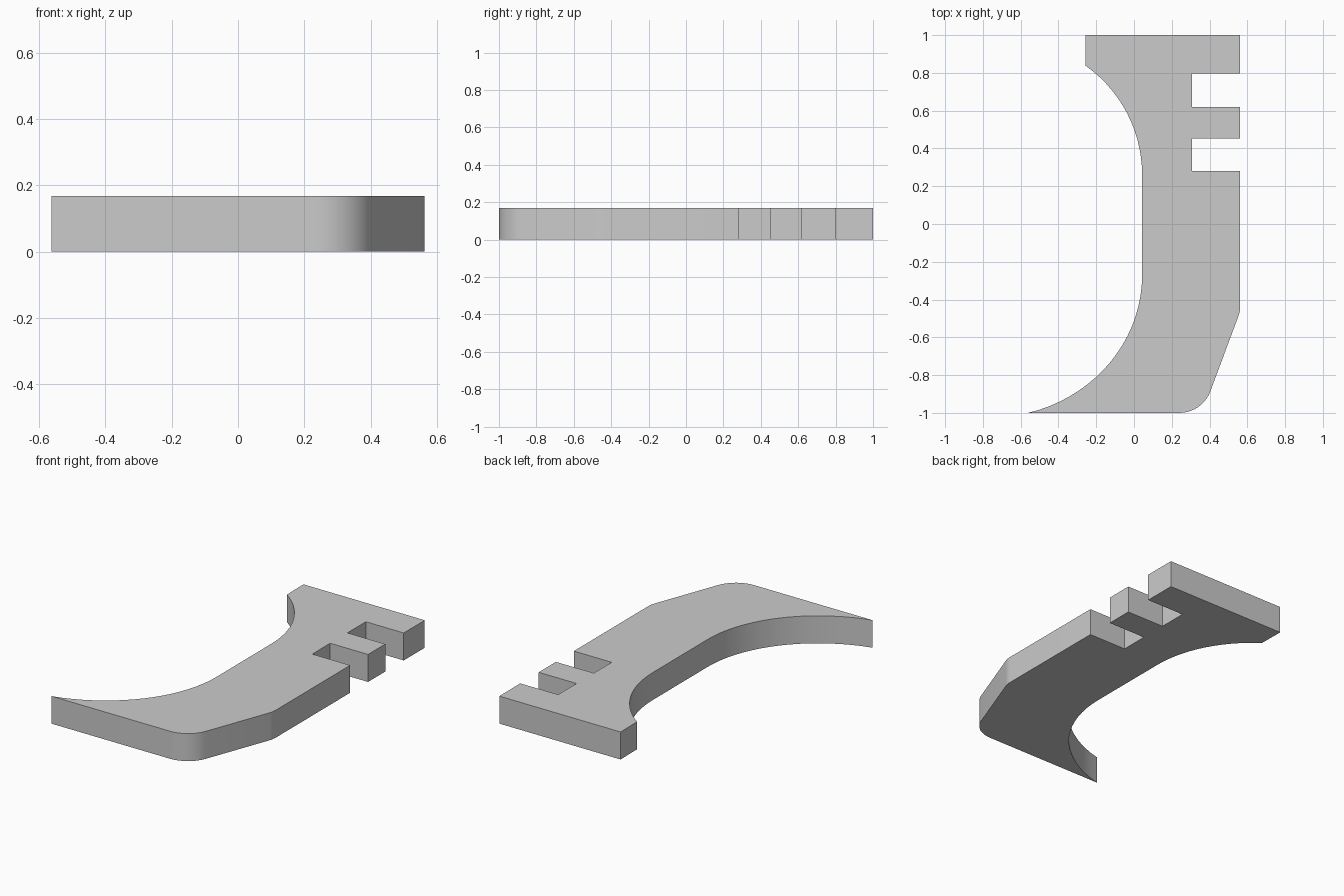
import bpy, bmesh
from math import sin, cos, radians

cube = bpy.data.objects.get("Cube")
if cube:
    bpy.data.objects.remove(cube, do_unlink=True)

THICK = 0.168
RIGHT = 0.562
INNER = 0.043


def arc(cx, cy, rx, ry, start, end, steps):
    """Points on an elliptical arc, angles in degrees."""
    angles = [radians(start + (end - start) * i / steps) for i in range(steps + 1)]
    return [(cx + rx * cos(a), cy + ry * sin(a)) for a in angles]


# Outline, counter-clockwise from the pointed front tip
outline = arc(0.24, -0.825, 0.175, 0.175, -90, -21, 10)    # rounded front corner
outline += arc(RIGHT - 0.13, -0.44, 0.13, 0.13, -21, 0, 4)  # soft bend in the side

# Two square notches in the side
for low, high in ((0.28, 0.453), (0.619, 0.797)):
    outline += [(RIGHT, low), (0.306, low), (0.306, high), (RIGHT, high)]

# Back end, then the two concave curves joined by a straight inner edge
outline += [(RIGHT, 1), (-0.258, 1)]
outline += arc(INNER - 0.708, 0.26, 0.708, 0.708, 54.7, 0, 14)
outline += arc(INNER - 0.808, -0.27, 0.808, 0.755, 0, -75.2, 18)[:-1]
outline.append((-RIGHT, -1))

# Extrude the outline into a plate
bm = bmesh.new()
base = bm.faces.new([bm.verts.new((x, y, 0)) for x, y in outline])
lifted = bmesh.ops.extrude_face_region(bm, geom=[base], use_keep_orig=True)
top_verts = [g for g in lifted["geom"] if isinstance(g, bmesh.types.BMVert)]
bmesh.ops.translate(bm, verts=top_verts, vec=(0, 0, THICK))
bmesh.ops.recalc_face_normals(bm, faces=bm.faces)
mesh = bpy.data.meshes.new("notched_plate")
bm.to_mesh(mesh)
bm.free()

plate = bpy.data.objects.new("notched_plate", mesh)
bpy.context.collection.objects.link(plate)

# Plain grey material
grey = bpy.data.materials.new("light_grey")
grey.use_nodes = True
colour = (0.6, 0.6, 0.6, 1)
grey.diffuse_color = colour
grey.node_tree.nodes["Principled BSDF"].inputs["Base Color"].default_value = colour
mesh.materials.append(grey)

# Smooth curved walls, sharp corners
bpy.ops.object.select_all(action="DESELECT")
plate.select_set(True)
bpy.context.view_layer.objects.active = plate
bpy.ops.object.shade_smooth_by_angle(angle=radians(20))
